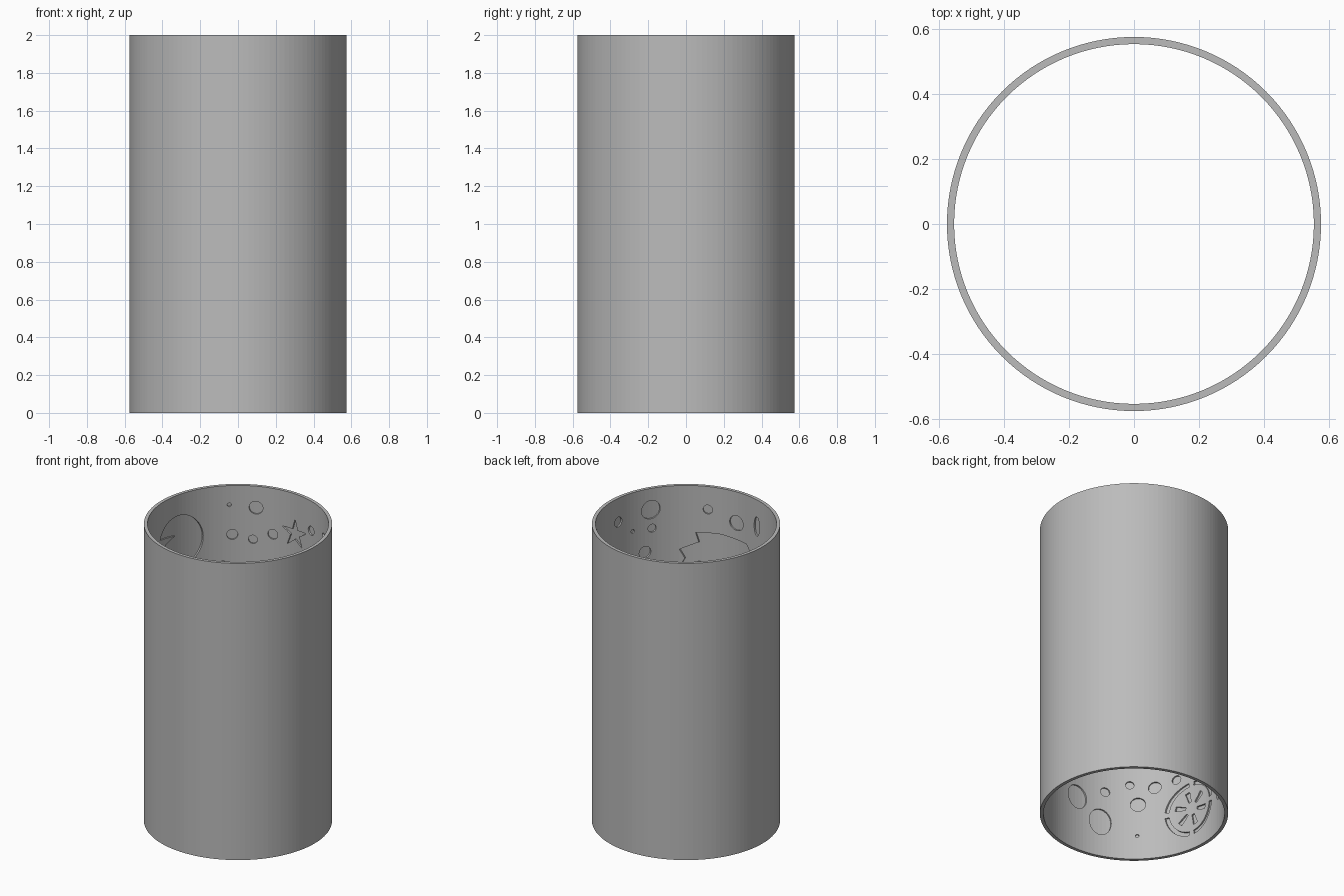
import bpy, bmesh, math, random
from math import sin, cos, pi, radians

if "Cube" in bpy.data.objects:
    bpy.data.objects.remove(bpy.data.objects["Cube"])

OUTER, INNER, FLOOR, HEIGHT, SIDES = 0.575, 0.553, 0.563, 2.0, 128

grey = bpy.data.materials.new("plain grey")
grey.use_nodes = True
grey.diffuse_color = (0.5, 0.5, 0.5, 1)
grey.node_tree.nodes["Principled BSDF"].inputs["Base Color"].default_value = (0.5, 0.5, 0.5, 1)


def add_object(name, bm, helper=False):
    bmesh.ops.recalc_face_normals(bm, faces=bm.faces[:])
    mesh = bpy.data.meshes.new(name)
    bm.to_mesh(mesh)
    bm.free()
    mesh.materials.append(grey)
    obj = bpy.data.objects.new(name, mesh)
    bpy.context.collection.objects.link(obj)
    if helper:
        obj.hide_render = True
        obj.hide_set(True)
    return obj


def ring(bm, r, z):
    return [bm.verts.new((r * cos(2 * pi * i / SIDES), r * sin(2 * pi * i / SIDES), z))
            for i in range(SIDES)]


def bridge(bm, a, b):
    n = len(a)
    for i in range(n):
        bm.faces.new((a[i], a[(i + 1) % n], b[(i + 1) % n], b[i]))


# Open tube
bm = bmesh.new()
loops = [ring(bm, r, z) for r, z in ((OUTER, 0), (OUTER, HEIGHT), (INNER, HEIGHT), (INNER, 0))]
for i in range(4):
    bridge(bm, loops[i], loops[(i + 1) % 4])
tube = add_object("tube_wall", bm)

# Core that limits the depth of the engraving
bm = bmesh.new()
low, high = ring(bm, FLOOR, 0.02), ring(bm, FLOOR, HEIGHT - 0.02)
bridge(bm, low, high)
bm.faces.new(low)
bm.faces.new(high)
core = add_object("engraving_depth_core", bm, True)

# Engraved shapes: flat outlines pushed outward through the inner wall
cut = bmesh.new()


def stamp(azimuth, z, outline):
    a = radians(azimuth)
    loops = []
    for r in (0.44, 0.6):
        loops.append([cut.verts.new((r * cos(a) - u * sin(a), r * sin(a) + u * cos(a), z + v))
                      for u, v in outline])
    bridge(cut, *loops)
    cut.faces.new(loops[0])
    cut.faces.new(loops[1])


def arc(r, start, end, n, squash=1.0):
    return [(r * squash * cos(radians(start + (end - start) * i / n)),
             r * sin(radians(start + (end - start) * i / n))) for i in range(n + 1)]


def disc(azimuth, z, r, squash=1.0):
    stamp(azimuth, z, arc(r, 0, 360, 32, squash)[:-1])


def wheel(azimuth, z, r):
    for k in range(4):
        start = 90 * k + 6
        stamp(azimuth, z, arc(r, start, start + 78, 14) + arc(r * 0.86, start + 78, start, 14))
    for k in range(6):
        t = radians(60 * k + 15)
        box = ((0.25, -0.05), (0.65, -0.09), (0.65, 0.09), (0.25, 0.05))
        stamp(azimuth, z, [(r * (p * cos(t) - q * sin(t)), r * (p * sin(t) + q * cos(t)))
                           for p, q in box])


def star(azimuth, z, r):
    stamp(azimuth, z, [((r, r * 0.35)[k % 2] * sin(pi * k / 5),
                        (r, r * 0.35)[k % 2] * cos(pi * k / 5)) for k in range(10)])


# Bubbles: azimuth, height, radius
bubbles = [(130.5, 1.87, .013), (113.5, 1.855, .043), (128.6, 1.67, .034), (115.5, 1.64, .028),
           (102.4, 1.69, .033), (135, 1.46, .035), (71, 1.8, .03), (198, 1.77, .03),
           (-32, 1.857, .062), (-69, 1.845, .03), (-89, 1.79, .05), (-6.5, 1.84, .033),
           (-19, 1.74, .013), (-33, 1.73, .027), (-28, 1.577, .04), (28, 1.9, .03),
           (228, .163, .011), (227.5, .383, .047), (232.7, .52, .026), (216.7, .494, .04),
           (202, .52, .03), (248.6, .456, .03), (161, .25, .03)]
for b in bubbles:
    disc(*b)

# Large motifs
stamp(167, 1.676, arc(.184, 25, 358, 48) + [(.02, .055)])
wheel(190.5, .284, .185)
star(86, 1.73, .1)
disc(-106.5, 1.82, .065, 0.4)
stamp(-80, 1.55, [(.27, .02), (.16, .07), (.18, .135), (.02, .14), (-.16, .12), (-.24, 0),
                  (-.16, -.12), (.02, -.14), (.16, -.06), (.27, -.1), (.24, -.04)])
disc(252, .24, .09, 0.8)
disc(269, .37, .08, 0.9)
wheel(30, 1.1, .17)
star(-40, .35, .13)

# Scattered bubbles continuing the pattern around the rest of the wall
random.seed(4)
placed = bubbles + [(30, 1.1, .2), (-40, .35, .15), (167, 1.676, .2), (-80, 1.55, .3)]
zones = [(0, 360, .65, 1.4, 26), (25, 65, 1.5, 1.85, 5), (205, 245, 1.5, 1.85, 5),
         (-60, 150, .12, .6, 14)]
for a0, a1, z0, z1, count in zones:
    for _ in range(count):
        a, z, r = random.uniform(a0, a1), random.uniform(z0, z1), random.uniform(.015, .055)
        clear = all(math.hypot(2 * INNER * sin(radians(a - p) / 2), z - q) > r + s + .03
                    for p, q, s in placed)
        if clear:
            placed.append((a, z, r))
            disc(a, z, r)

cutter = add_object("engraving_cutter", cut, True)


def boolean(target, other, operation):
    mod = target.modifiers.new("engraving", "BOOLEAN")
    mod.operation = operation
    mod.object = other
    mod.solver = "EXACT"
    mod.use_self = True


boolean(cutter, core, "INTERSECT")
boolean(tube, cutter, "DIFFERENCE")
